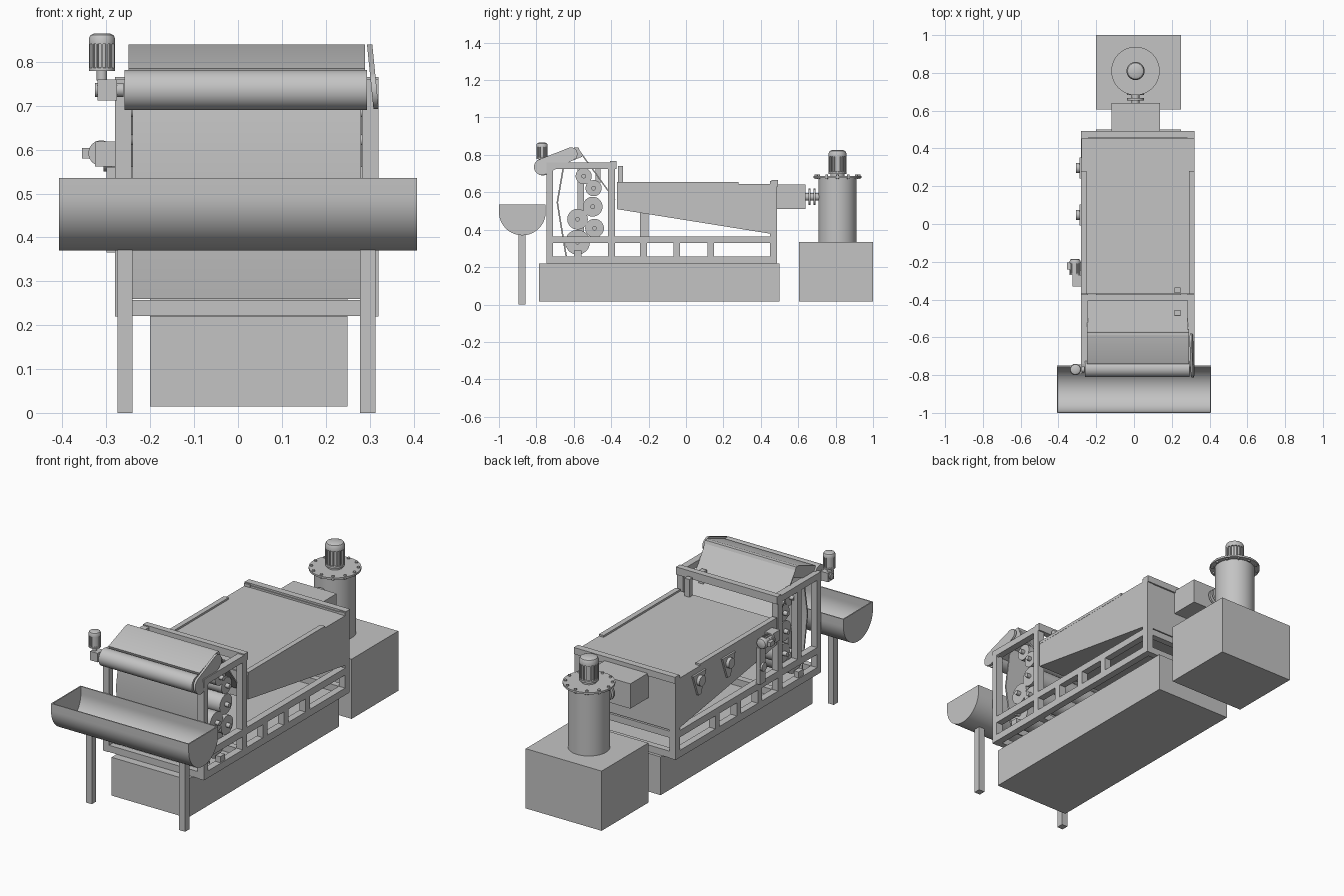
import bpy, bmesh, math
from mathutils import Matrix, Vector

cube = bpy.data.objects.get("Cube")
if cube:
    bpy.data.objects.remove(cube)

grey = bpy.data.materials.new("machine_grey")
grey.use_nodes = True
COLOR = (0.55, 0.55, 0.55, 1)
grey.diffuse_color = COLOR
grey.node_tree.nodes["Principled BSDF"].inputs["Base Color"].default_value = COLOR


def finish(name, bm):
    bmesh.ops.recalc_face_normals(bm, faces=bm.faces)
    me = bpy.data.meshes.new(name)
    bm.to_mesh(me)
    bm.free()
    me.materials.append(grey)
    me.shade_smooth()
    me.set_sharp_from_angle(angle=math.radians(30))
    ob = bpy.data.objects.new(name, me)
    bpy.context.collection.objects.link(ob)
    return ob


def box(name, x, y, z):
    """Box from (min, max) pairs."""
    bm = bmesh.new()
    size = Matrix.Diagonal((x[1] - x[0], y[1] - y[0], z[1] - z[0], 1))
    mid = Vector((sum(x), sum(y), sum(z))) / 2
    bmesh.ops.create_cube(bm, size=1, matrix=Matrix.Translation(mid) @ size)
    return finish(name, bm)


def prism(name, profile, x0, x1):
    """Side profile of (y, z) points pushed across the width."""
    bm = bmesh.new()
    face = bm.faces.new([bm.verts.new((x0, y, z)) for y, z in profile])
    out = bmesh.ops.extrude_face_region(bm, geom=[face])["geom"]
    bmesh.ops.translate(bm, vec=(x1 - x0, 0, 0),
                        verts=[v for v in out if isinstance(v, bmesh.types.BMVert)])
    return finish(name, bm)


def sheet(name, path, x0, x1, t=0.008):
    return prism(name, path + [(y + t, z) for y, z in reversed(path)], x0, x1)


AXES = {"x": Matrix.Rotation(math.pi / 2, 4, "Y"),
        "y": Matrix.Rotation(-math.pi / 2, 4, "X"), "z": Matrix.Identity(4)}


def lathe(name, profile, loc, axis="z", fins=0, fin_r=0, fin_h=(0, 0)):
    """Revolve (radius, height) points, with optional cooling fins."""
    bm = bmesh.new()
    vs = [bm.verts.new((r, 0, h)) for r, h in profile]
    es = [bm.edges.new(p) for p in zip(vs, vs[1:])]
    bmesh.ops.spin(bm, geom=vs + es, cent=(0, 0, 0), axis=(0, 0, 1),
                   angle=math.tau, steps=40, use_duplicate=False)
    bmesh.ops.remove_doubles(bm, verts=bm.verts, dist=0.0001)
    for i in range(fins):
        m = (Matrix.Rotation(math.tau * i / fins, 4, "Z")
             @ Matrix.Translation((fin_r, 0, sum(fin_h) / 2))
             @ Matrix.Diagonal((fin_r * 0.22, fin_r * 0.14, fin_h[1] - fin_h[0], 1)))
        bmesh.ops.create_cube(bm, size=1, matrix=m)
    bm.transform(Matrix.Translation(loc) @ AXES[axis])
    return finish(name, bm)


def cyl(name, r, length, loc, axis="z"):
    return lathe(name, [(0, 0), (r, 0), (r, length), (0, length)], loc, axis)


def motor(name, r, h, loc, axis="z"):
    """Finned motor with base flange and domed cap."""
    prof = [(0, 0), (r, 0), (r, h * .08), (r * .86, h * .1), (r * .86, h * .72),
            (r, h * .72), (r, h * .86), (r * .88, h * .95), (r * .6, h), (0, h)]
    return lathe(name, prof, loc, axis, 16, r * .9, (h * .08, h * .73))


# Base tank and rear mixing tank
box("base_tank", (-.2, .25), (-.785, .5), (.015, .22))
box("rear_tank", (-.2, .25), (.605, 1), (.015, .335))

# Mixing column with flange, bolts and motor
CX, CY = .008, .81
cyl("mixer_column", .102, .345, (CX, CY, .335))
cyl("mixer_flange", .128, .01, (CX, CY, .677))
for i in range(12):
    a = math.tau * i / 12
    cyl("flange_bolt", .007, .024, (CX + .115 * math.cos(a), CY + .115 * math.sin(a), .67))
cyl("mixer_motor_neck", .038, .02, (CX, CY, .685))
motor("mixer_motor", .048, .127, (CX, CY, .699))

# Feed box and flanged pipe
box("feed_box", (-.118, .137), (.485, .64), (.51, .643))
cyl("feed_pipe", .02, .09, (CX, .635, .575), "y")
for y in (.655, .682):
    cyl("pipe_flange", .044, .011, (CX, y, .575), "y")

# Receiving trough: half-round shell with end plates
TY, TZ, TR = -.875, .495, .125
def arc(r):
    pts = [(TY + r * math.cos(a), TZ + r * math.sin(a))
           for a in [math.pi * (1 + i / 32) for i in range(33)]]
    return [(TY - r, .535)] + pts + [(TY + r, .535)]
prism("trough_shell", arc(TR) + arc(TR - .006)[::-1], -.408, .408)
for x in (-.408, .402):
    prism("trough_end", arc(TR - .001), x, x + .006)
for x in (-.275, .278):
    box("trough_leg", (x, x + .035), (-.895, -.858), (0, .372))

# Side frames
RIGHT, LEFT = (-.28, -.243), (.283, .32)
for side in (RIGHT, LEFT):
    box("bottom_rail", side, (-.745, .485), (.22, .258))
    box("middle_rail", side, (-.745, .485), (.328, .365))
    box("top_rail", side, (-.745, -.38), (.725, .76))
    box("front_post", side, (-.745, -.71), (.22, .76))
    box("centre_post", side, (-.417, -.38), (.22, .76))
    box("back_post", side, (.45, .487), (.22, .66))
    for y in (-.245, -.067, .115):
        box("short_post", side, (y, y + .036), (.258, .328))
box("roller_post", RIGHT, (-.58, -.545), (.365, .725))

# Cross members
W = (-.28, .32)
box("front_cross_bar", W, (-.744, -.711), (.221, .257))
box("back_cross_bar", W, (.451, .486), (.221, .257))
box("back_middle_bar", W, (.451, .486), (.329, .364))
box("centre_cross_bar", W, (-.416, -.381), (.221, .257))
box("top_cross_bar", W, (-.405, -.372), (.725, .766))
box("back_top_bar", W, (.457, .493), (.63, .665))
box("back_panel", (-.278, .318), (.452, .484), (.37, .655))

# Main settling hopper with sloped underside and cover strips
prism("hopper", [(-.37, .645), (.455, .645), (.455, .378), (-.37, .51)], -.279, .319)
for x in (-.28, .292):
    box("cover_strip", (x, x + .028), (-.37, .28), (.64, .655))

# Press rollers
for y, z, r in [(-.547, .686, .043), (-.494, .622, .043), (-.499, .523, .053),
                (-.58, .456, .055), (-.489, .408, .05), (-.58, .333, .066)]:
    cyl("press_roller", r, .515, (-.237, y, z), "x")
    cyl("roller_shaft", .012, .56, (-.26, y, z), "x")
for x in RIGHT[0], LEFT[0]:
    box("roller_bearing", (x + .005, x + .032), (-.6, -.56), (.225, .29))

# Filter belt at the front and feed sheet behind
sheet("front_belt", [(-.655, .76), (-.692, .545), (-.645, .26)], -.24, .28)
sheet("rear_sheet", [(-.588, .84), (-.385, .56)], -.25, .285)

# Discharge hood and roller
prism("discharge_hood", [(-.74, .785), (-.595, .84), (-.575, .84), (-.555, .79), (-.72, .725)],
      -.25, .29)
cyl("discharge_roller", .046, .553, (-.259, -.765, .736), "x")


# Tilted rounded drive guard
def guard_outline(a, ra, b, rb):
    tilt = math.atan2(b[1] - a[1], b[0] - a[0])
    pts = []
    for c, r, start in ((a, ra, tilt + math.pi / 2), (b, rb, tilt - math.pi / 2)):
        pts += [(c[0] + r * math.cos(start + math.pi * i / 12),
                 c[1] + r * math.sin(start + math.pi * i / 12)) for i in range(13)]
    return pts
guard = prism("drive_guard", guard_outline((-.77, .735), .043, (-.615, .805), .035), .294, .306)
for v in guard.data.vertices:
    v.co.x += (.84 - v.co.z) * .1

# Discharge roller drive
box("drive_gearbox", (-.32, -.276), (-.795, -.745), (.712, .76))
cyl("drive_stub", .016, .065, (-.326, -.77, .736), "x")
cyl("drive_neck", .012, .025, (-.31, -.77, .757))
motor("drive_motor", .03, .086, (-.31, -.77, .779))

# Side drive
box("side_gearbox", (-.326, -.279), (-.33, -.27), (.562, .618))
motor("side_motor", .029, .085, (-.312, -.27, .592), "y")
box("terminal_box", (-.356, -.335), (-.24, -.205), (.58, .604))
box("side_support", (-.3, -.276), (-.245, -.2), (.365, .56))
cyl("support_bearing", .022, .012, (-.31, -.222, .455), "x")

# Triangular bearing brackets on the right flank
for y in (.296, .048):
    prism("bearing_bracket", [(y - .055, .615), (y + .055, .615), (y + .012, .5), (y - .012, .5)],
          -.289, -.279)
    cyl("bracket_bearing", .027, .02, (-.306, y, .577), "x")

# Spray posts
box("tall_spray_post", (.215, .245), (-.364, -.336), (.51, .74))
box("short_spray_post", (.215, .245), (-.484, -.456), (.65, .735))
